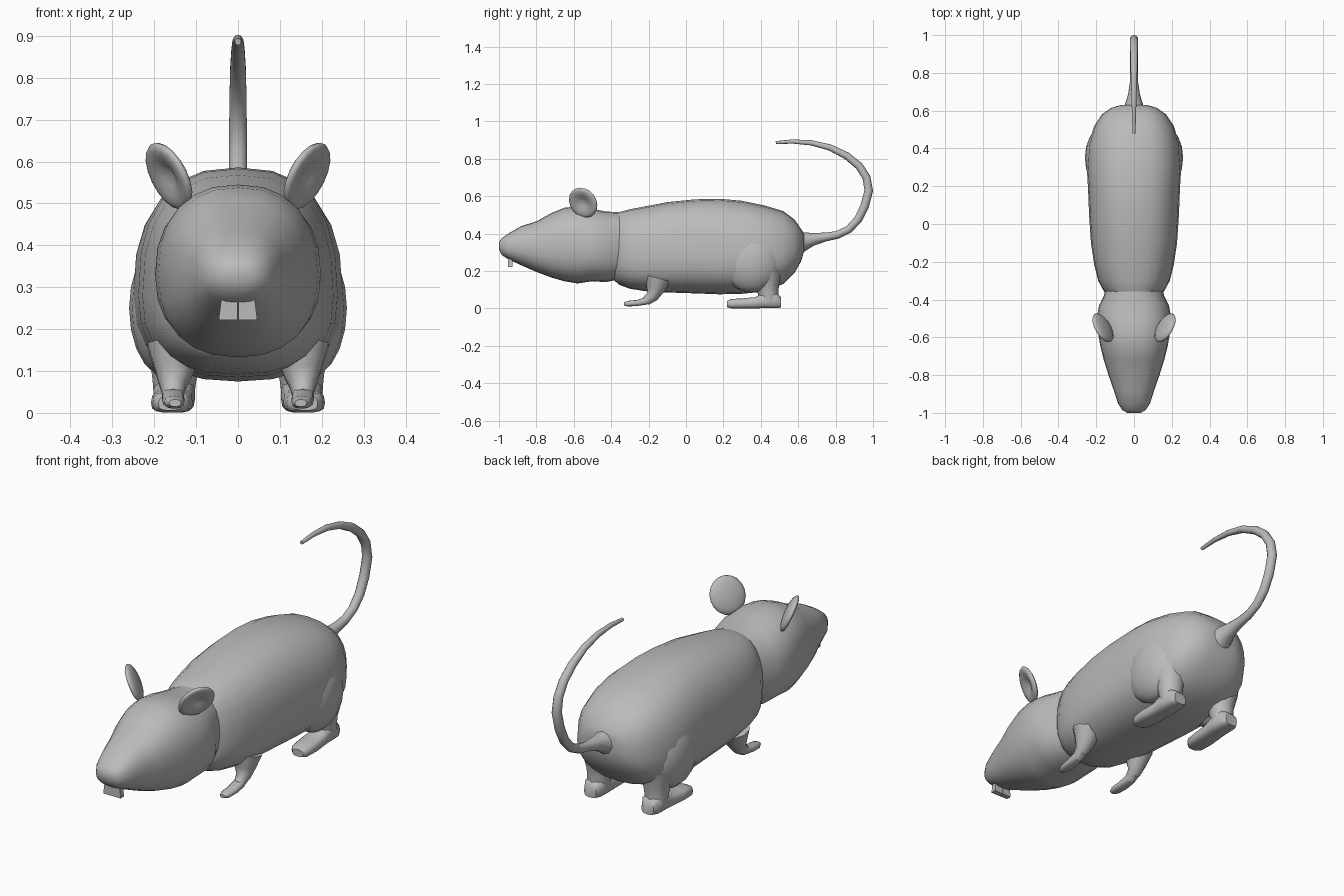
import bpy, bmesh, math
from mathutils import Vector, Matrix

if "Cube" in bpy.data.objects:
    bpy.data.objects.remove(bpy.data.objects["Cube"])

grey = bpy.data.materials.new("grey")
grey.diffuse_color = (0.5, 0.5, 0.5, 1)
grey.use_nodes = True
grey.node_tree.nodes["Principled BSDF"].inputs["Base Color"].default_value = grey.diffuse_color


def finish(name, bm, angle=50):
    bmesh.ops.recalc_face_normals(bm, faces=bm.faces)
    mesh = bpy.data.meshes.new(name)
    bm.to_mesh(mesh)
    bm.free()
    mesh.materials.append(grey)
    ob = bpy.data.objects.new(name, mesh)
    bpy.context.collection.objects.link(ob)
    bpy.ops.object.select_all(action='DESELECT')
    bpy.context.view_layer.objects.active = ob
    ob.select_set(True)
    bpy.ops.object.shade_smooth_by_angle(angle=math.radians(angle))
    return ob


def skin_rings(name, rings, angle=50):
    """Bridge equal rings of points and cap both ends."""
    bm = bmesh.new()
    loops = [[bm.verts.new(p) for p in ring] for ring in rings]
    n = len(loops[0])
    for a, b in zip(loops, loops[1:]):
        for i in range(n):
            j = (i + 1) % n
            bm.faces.new((a[i], a[j], b[j], b[i]))
    bm.faces.new(loops[0])
    bm.faces.new(loops[-1])
    return finish(name, bm, angle)


def spow(v, e):
    return math.copysign(abs(v) ** e, v)


def loft(name, stations, power, n=24, angle=50):
    """Stations: x, y, bottom, top, half width, height of widest line (0..1)."""
    rings = []
    for x, y, lo, hi, w, f in stations:
        mid = lo + f * (hi - lo)
        ring = []
        for i in range(n):
            t = 2 * math.pi * i / n
            c, s = spow(math.cos(t), 2 / power), spow(math.sin(t), 2 / power)
            ring.append((x + w * c, y, mid + s * ((hi - mid) if s > 0 else (mid - lo))))
        rings.append(ring)
    return skin_rings(name, rings, angle)


def tube(name, path, n=10):
    """Path: x, y, z, radius; rings stay square to the path."""
    pts = [Vector(p[:3]) for p in path]
    rings = []
    for i, p in enumerate(pts):
        d = (pts[min(i + 1, len(pts) - 1)] - pts[max(i - 1, 0)]).normalized()
        u = d.cross(Vector((1, 0, 0))).normalized()
        v = d.cross(u)
        r = path[i][3]
        rings.append([p + r * (u * math.cos(2 * math.pi * k / n) + v * math.sin(2 * math.pi * k / n))
                      for k in range(n)])
    return skin_rings(name, rings)


# Head: y, bottom, top, half width
head = [(-1.0, 0.315, 0.355, 0.035), (-0.985, 0.285, 0.375, 0.062), (-0.95, 0.262, 0.4, 0.085),
        (-0.88, 0.23, 0.44, 0.107), (-0.8, 0.195, 0.465, 0.135), (-0.72, 0.165, 0.51, 0.16),
        (-0.65, 0.145, 0.538, 0.178), (-0.58, 0.133, 0.545, 0.19), (-0.5, 0.145, 0.532, 0.198),
        (-0.43, 0.14, 0.518, 0.185), (-0.38, 0.15, 0.515, 0.16), (-0.3, 0.16, 0.51, 0.14)]
loft("head", [(0, y, lo, hi, w, 0.48) for y, lo, hi, w in head], 2.35)

# Body
body = [(-0.385, 0.15, 0.5, 0.13), (-0.355, 0.125, 0.515, 0.16), (-0.3, 0.105, 0.53, 0.19),
        (-0.22, 0.092, 0.545, 0.21), (-0.1, 0.085, 0.568, 0.228), (0.05, 0.08, 0.583, 0.238),
        (0.18, 0.075, 0.586, 0.243), (0.3, 0.078, 0.575, 0.25), (0.42, 0.09, 0.55, 0.242),
        (0.52, 0.13, 0.52, 0.21), (0.58, 0.19, 0.475, 0.17), (0.615, 0.25, 0.425, 0.12),
        (0.63, 0.3, 0.4, 0.07)]
loft("body", [(0, y, lo, hi, w, 0.4) for y, lo, hi, w in body], 2.5)

# Tail
tube("tail", [(0, y, z, r) for y, z, r in [
    (0.58, 0.345, 0.075), (0.63, 0.358, 0.05), (0.68, 0.37, 0.034), (0.75, 0.382, 0.023),
    (0.81, 0.393, 0.021), (0.87, 0.422, 0.021), (0.92, 0.475, 0.022), (0.955, 0.545, 0.023),
    (0.977, 0.63, 0.023), (0.965, 0.7, 0.022), (0.925, 0.762, 0.021), (0.86, 0.815, 0.02),
    (0.77, 0.86, 0.017), (0.67, 0.885, 0.014), (0.57, 0.892, 0.011), (0.48, 0.886, 0.008)]])

for side, label in ((-1, "left"), (1, "right")):
    # Ear: flattened ball, dished on its outer face
    bm = bmesh.new()
    bmesh.ops.create_uvsphere(bm, u_segments=18, v_segments=10, radius=1)
    for v in bm.verts:
        r = min(1, math.hypot(v.co.x, v.co.y))
        if v.co.z > 0:
            v.co.z *= 1 - 1.5 * (1 - r)
    up = Vector((0.5, 0.1, 0.86)).normalized()
    out = Vector((0.78, -0.45, -0.42))
    out = (out - out.dot(up) * up).normalized()
    across = up.cross(out)
    frame = Matrix((across * 0.085, up * 0.088, out * 0.024)).transposed()
    for v in bm.verts:
        p = frame @ v.co + Vector((0.165, -0.55, 0.565))
        v.co = (side * p.x, p.y, p.z)
    finish(label + "_ear", bm, 80)

    # Thigh bulge
    bm = bmesh.new()
    bmesh.ops.create_uvsphere(bm, u_segments=16, v_segments=10, radius=1)
    for v in bm.verts:
        v.co = (side * 0.17 + v.co.x * 0.09, 0.35 + v.co.y * 0.16, 0.25 + v.co.z * 0.165)
    finish(label + "_thigh", bm, 80)

    # Front leg and paw
    tube(label + "_front_leg", [
        (side * 0.15, -0.15, 0.16, 0.07), (side * 0.152, -0.165, 0.1, 0.048),
        (side * 0.155, -0.18, 0.065, 0.033), (side * 0.155, -0.215, 0.038, 0.024)])
    loft(label + "_front_paw", [(side * x, y, lo, hi, w, 0.5) for x, y, lo, hi, w in [
        (0.155, -0.17, 0.035, 0.075, 0.018), (0.155, -0.21, 0.02, 0.062, 0.026),
        (0.154, -0.26, 0.013, 0.045, 0.027), (0.152, -0.31, 0.01, 0.04, 0.024),
        (0.15, -0.332, 0.015, 0.032, 0.014)]], 2.5, 12)

    # Hind leg and foot
    tube(label + "_hind_leg", [
        (side * 0.15, 0.43, 0.2, 0.085), (side * 0.15, 0.435, 0.12, 0.062),
        (side * 0.152, 0.44, 0.08, 0.055), (side * 0.153, 0.445, 0.035, 0.05)])
    loft(label + "_hind_foot", [(side * x, y, lo, hi, w, 0.45) for x, y, lo, hi, w in [
        (0.162, 0.22, 0.006, 0.04, 0.028), (0.16, 0.24, 0, 0.05, 0.044),
        (0.158, 0.3, 0, 0.054, 0.05), (0.154, 0.37, 0, 0.06, 0.048),
        (0.152, 0.42, 0, 0.085, 0.05), (0.152, 0.48, 0, 0.085, 0.048),
        (0.152, 0.508, 0.004, 0.06, 0.032)]], 3, 14)

    # Front tooth: flared block
    bm = bmesh.new()
    bmesh.ops.create_cube(bm, size=1)
    for v in bm.verts:
        low = v.co.z < 0
        inner = v.co.x * side < 0
        x = 0.001 if inner else (0.046 if low else 0.038)
        z = 0.222 if low else 0.29
        v.co = (side * x, -0.94 + v.co.y * 0.026, z)
    finish(label + "_tooth", bm, 30)
